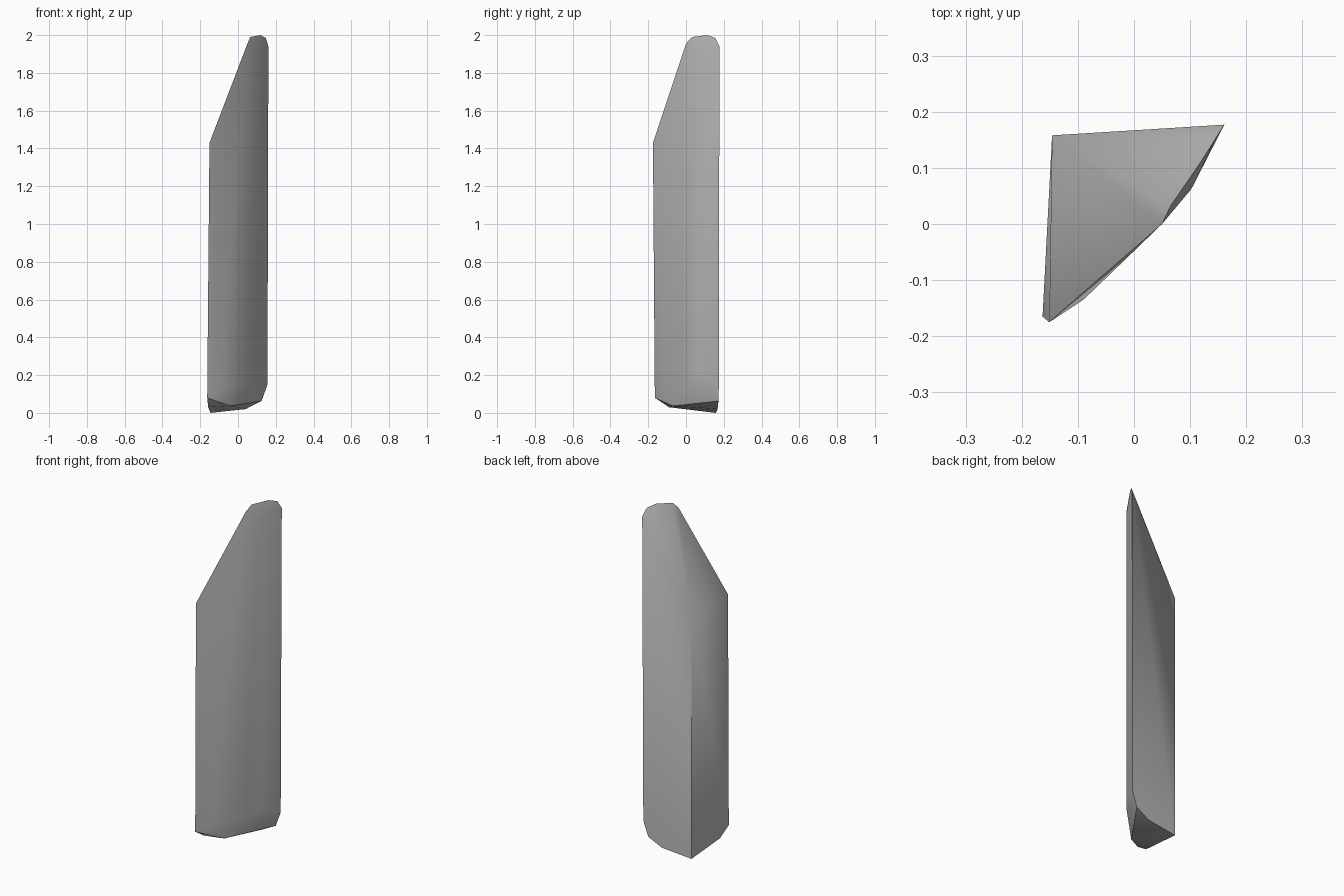
import bpy
import bmesh

cube = bpy.data.objects.get("Cube")
if cube:
    bpy.data.objects.remove(cube, do_unlink=True)


def make_material(name, colour):
    mat = bpy.data.materials.new(name)
    mat.use_nodes = True
    mat.diffuse_color = colour
    mat.node_tree.nodes["Principled BSDF"].inputs["Base Color"].default_value = colour
    return mat


def hull_object(name, points, mat):
    """Convex solid wrapped around a few corner points."""
    mesh = bpy.data.meshes.new(name)
    bm = bmesh.new()
    for p in points:
        bm.verts.new(p)
    result = bmesh.ops.convex_hull(bm, input=bm.verts[:])
    loose = {g for g in result["geom_interior"] + result["geom_unused"]
             if isinstance(g, bmesh.types.BMVert)}
    bmesh.ops.delete(bm, geom=list(loose), context="VERTS")
    bmesh.ops.recalc_face_normals(bm, faces=bm.faces[:])
    bm.to_mesh(mesh)
    bm.free()
    obj = bpy.data.objects.new(name, mesh)
    bpy.context.collection.objects.link(obj)
    mesh.materials.append(mat)
    return obj


# Sloping top: low corners, then the rounded crest
top = [(-0.146, 0.158, 1.43), (-0.151, -0.175, 1.43),
       (0.05, 0.0, 1.955), (0.065, 0.032, 1.99), (0.12, 0.112, 2.0),
       (0.147, 0.155, 1.985), (0.161, 0.177, 1.94)]

# Bulge of the outer face, upper and lower ends
bulge = [(0.102, 0.062, 1.9), (0.102, 0.062, 0.2),
         (0.05, 0.0, 0.15), (-0.09, -0.135, 0.13)]

# Chipped lower end
bottom = [(-0.146, 0.158, 0.0), (0.04, 0.167, 0.02), (0.125, 0.172, 0.063),
          (0.156, 0.174, 0.15), (-0.163, -0.165, 0.08),
          (-0.158, -0.09, 0.03), (-0.04, -0.07, 0.037)]

stone = make_material("stone grey", (0.5, 0.5, 0.5, 1.0))
shard = hull_object("shard", top + bulge + bottom, stone)

# Soft shading on shallow edges, crisp creases elsewhere
bpy.ops.object.select_all(action="DESELECT")
shard.select_set(True)
bpy.context.view_layer.objects.active = shard
bpy.ops.object.shade_smooth_by_angle(angle=0.6)
